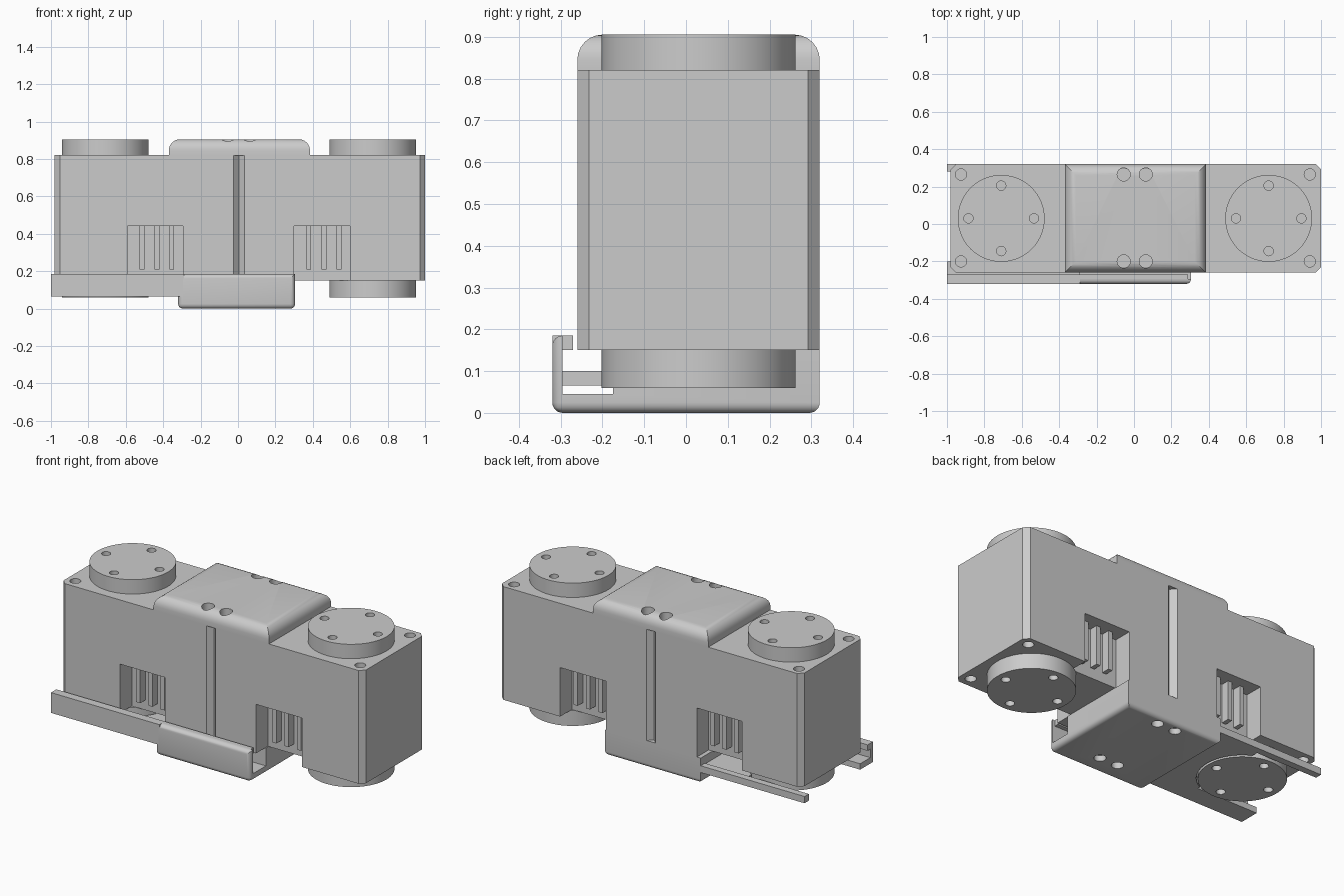
import bpy, bmesh, math
from mathutils import Vector

if "Cube" in bpy.data.objects:
    bpy.data.objects.remove(bpy.data.objects["Cube"])

grey = bpy.data.materials.new("light_grey")
grey.diffuse_color = (0.6, 0.6, 0.6, 1)
grey.use_nodes = True
grey.node_tree.nodes["Principled BSDF"].inputs["Base Color"].default_value = grey.diffuse_color


def finish(name, bm):
    bmesh.ops.recalc_face_normals(bm, faces=bm.faces[:])
    me = bpy.data.meshes.new(name)
    bm.to_mesh(me)
    bm.free()
    me.materials.append(grey)
    ob = bpy.data.objects.new(name, me)
    bpy.context.collection.objects.link(ob)
    return ob


def add_prism(bm, pts, axis, a, b):
    """Extrude a 2D profile along an axis: x -> (y, z), z -> (x, y)."""
    def place(p, t):
        return (t, p[0], p[1]) if axis == 'x' else (p[0], p[1], t)
    lo = [bm.verts.new(place(p, a)) for p in pts]
    hi = [bm.verts.new(place(p, b)) for p in pts]
    bm.faces.new(lo)
    bm.faces.new(hi)
    n = len(pts)
    for i in range(n):
        j = (i + 1) % n
        bm.faces.new((lo[i], lo[j], hi[j], hi[i]))


def add_box(bm, x0, x1, y0, y1, z0, z1):
    add_prism(bm, [(x0, y0), (x1, y0), (x1, y1), (x0, y1)], 'z', z0, z1)


def add_cyl(bm, x, y, r, z0, z1, n=32):
    pts = [(x + r * math.cos(2 * math.pi * i / n), y + r * math.sin(2 * math.pi * i / n)) for i in range(n)]
    add_prism(bm, pts, 'z', z0, z1)


def cut(ob, bm):
    """Subtract the cutter mesh from the object."""
    cutter = finish("cutter", bm)
    cutter.hide_render = True
    m = ob.modifiers.new("cut", 'BOOLEAN')
    m.operation = 'DIFFERENCE'
    m.solver = 'EXACT'
    m.object = cutter
    bpy.context.view_layer.objects.active = ob
    bpy.ops.object.modifier_apply(modifier=m.name)
    bpy.data.objects.remove(cutter, do_unlink=True)


def box(name, *dims):
    bm = bmesh.new()
    add_box(bm, *dims)
    return finish(name, bm)


def rounded_box(name, dims, rule, r):
    bm = bmesh.new()
    add_box(bm, *dims)
    edges = [e for e in bm.edges if rule(e.verts[0].co, e.verts[1].co)]
    bmesh.ops.bevel(bm, geom=edges, offset=r, segments=6, profile=0.5, affect='EDGES')
    return finish(name, bm)


X0, X1, Y0, Y1, Z0, Z1 = -0.98, 1.0, -0.26, 0.32, 0.15, 0.82
MID = 0.03
HOLE_Y = (-0.2, 0.265)
VENTS = ((-0.59, -0.295), (0.30, 0.60))

# main housing with chamfered upright corners
c = 0.028
bm = bmesh.new()
add_prism(bm, [(X0 + c, Y0), (X1 - c, Y0), (X1, Y0 + c), (X1, Y1 - c),
               (X1 - c, Y1), (X0 + c, Y1), (X0, Y1 - c), (X0, Y0 + c)], 'z', Z0, Z1)
housing = finish("housing", bm)

# corner screw holes, vent recesses and V grooves
bm = bmesh.new()
for x in (-0.925, 0.94):
    for y in HOLE_Y:
        add_cyl(bm, x, y, 0.03, Z1 - 0.05, Z1 + 0.1, 20)
        add_cyl(bm, x, y, 0.03, Z0 - 0.1, Z0 + 0.05, 20)
for a, b in VENTS:
    add_box(bm, a, b, Y0 - 0.1, Y0 + 0.11, Z0 - 0.1, 0.44)
    add_box(bm, a, b, Y1 - 0.11, Y1 + 0.1, Z0 - 0.1, 0.44)
for y, s in ((Y0, 1), (Y1, -1)):
    add_prism(bm, [(-0.035, y - s * 0.01), (0.045, y - s * 0.01), (0.005, y + s * 0.03)],
              'z', 0.16, Z1 - 0.002)
cut(housing, bm)

# vent fins
bm = bmesh.new()
for a, b in VENTS:
    for f in (0.26, 0.53, 0.80):
        x = a + (b - a) * f
        add_box(bm, x - 0.013, x + 0.013, Y0 + 0.06, Y0 + 0.112, 0.21, 0.442)
        add_box(bm, x - 0.013, x + 0.013, Y1 - 0.112, Y1 - 0.06, 0.21, 0.442)
finish("vent_fins", bm)

# round flanges, top and bottom, each with four bolt holes
for side, cx in (("left", -0.71), ("right", 0.72)):
    for level, z0, z1, h0, h1 in (("top", Z1, 0.905, 0.86, 1.0), ("bottom", 0.06, Z0, 0.0, 0.105)):
        bm = bmesh.new()
        add_cyl(bm, cx, MID, 0.232, z0, z1, 96)
        flange = finish(f"{side}_{level}_flange", bm)
        bm = bmesh.new()
        for i in range(4):
            t = i * math.pi / 2
            add_cyl(bm, cx + 0.175 * math.cos(t), MID + 0.175 * math.sin(t), 0.025, h0, h1, 20)
        cut(flange, bm)

# centre cap with rounded top edges
cap = rounded_box("centre_cap", (-0.37, 0.385, Y0, Y1, Z1, 0.905),
                  lambda p, q: min(p.z, q.z) > 0.9, 0.06)
bm = bmesh.new()
for x in (-0.055, 0.063):
    for y in HOLE_Y:
        add_cyl(bm, x, y, 0.035, 0.86, 1.0, 24)
cut(cap, bm)

# lower centre block with cable channel and screw holes
block = rounded_box("lower_block", (-0.32, 0.305, -0.32, 0.32, 0.0, 0.185),
                    lambda p, q: max(p.z, q.z) < 0.01 or max(p.y, q.y) < 0, 0.025)
bm = bmesh.new()
add_prism(bm, [(-0.295, 0.3), (-0.295, 0.045), (-0.175, 0.045), (-0.175, Z0), (0.4, Z0), (0.4, 0.3)],
          'x', -0.5, 0.5)
cut(block, bm)
bm = bmesh.new()
for x in (-0.055, 0.063):
    for y in HOLE_Y:
        add_cyl(bm, x, y, 0.032, -0.1, 0.035, 24)
cut(block, bm)

# front C-shaped rail, its lip over the block, and the thin back rail
bm = bmesh.new()
add_prism(bm, [(-0.32, 0.065), (-0.2, 0.065), (-0.2, 0.1), (-0.295, 0.1), (-0.295, 0.15),
               (-0.27, 0.15), (-0.27, 0.185), (-0.32, 0.185)], 'x', -1.0, -0.29)
finish("front_rail", bm)
box("front_rail_lip", -0.29, 0.29, -0.295, -0.27, 0.15, 0.185)
box("back_rail", -1.0, -0.31, 0.28, 0.32, 0.065, 0.105)

# tray between the rails, cut away around the flange
tray = box("tray", -0.60, -0.31, -0.2, 0.28, 0.065, 0.1)
bm = bmesh.new()
add_cyl(bm, -0.71, MID, 0.24, 0.0, 0.2, 96)
cut(tray, bm)

# smooth the curved faces and keep hard edges
for ob in bpy.data.objects:
    ob.select_set(True)
bpy.context.view_layer.objects.active = housing
bpy.ops.object.shade_smooth_by_angle(angle=math.radians(25))
